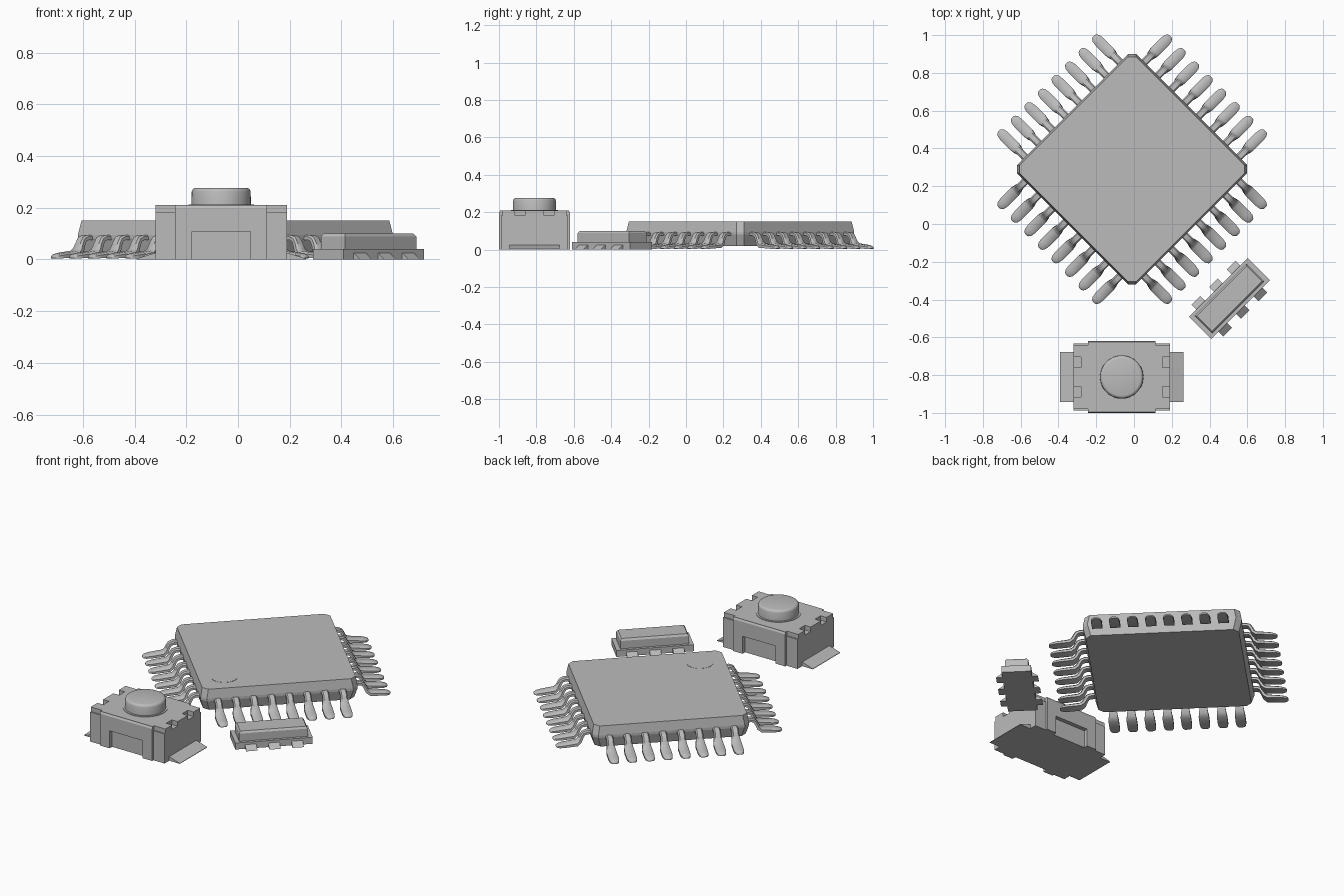
import bpy, bmesh, math
from mathutils import Vector, Matrix

cube = bpy.data.objects.get("Cube")
if cube:
    bpy.data.objects.remove(cube, do_unlink=True)

GREY = (0.5, 0.5, 0.5, 1)
mat = bpy.data.materials.new("plain grey")
mat.use_nodes = True
mat.diffuse_color = GREY
mat.node_tree.nodes["Principled BSDF"].inputs["Base Color"].default_value = GREY


def loft(name, rings, place=Matrix(), smooth=False):
    """Skin a list of equal-length rings and cap both ends."""
    bm = bmesh.new()
    loops = [[bm.verts.new(p) for p in ring] for ring in rings]
    for a, b in zip(loops, loops[1:]):
        for i in range(len(a)):
            j = (i + 1) % len(a)
            bm.faces.new((a[i], a[j], b[j], b[i]))
    bm.faces.new(loops[0][::-1])
    bm.faces.new(loops[-1])
    bmesh.ops.recalc_face_normals(bm, faces=bm.faces)
    mesh = bpy.data.meshes.new(name)
    bm.to_mesh(mesh)
    bm.free()
    mesh.materials.append(mat)
    ob = bpy.data.objects.new(name, mesh)
    bpy.context.collection.objects.link(ob)
    ob.matrix_world = place
    if smooth:
        bpy.ops.object.select_all(action='DESELECT')
        ob.select_set(True)
        bpy.context.view_layer.objects.active = ob
        bpy.ops.object.shade_smooth_by_angle(angle=math.radians(40))
    return ob


def prism(name, outline, z0, z1, place=Matrix()):
    return loft(name, [[(x, y, z) for x, y in outline] for z in (z0, z1)], place)


def rect(x0, x1, y0, y1):
    return [(x0, y0), (x1, y0), (x1, y1), (x0, y1)]


def octagon(h, c, z):
    """Square of half side h with corners cut by c."""
    k = h - c
    pts = [(h, -k), (h, k), (k, h), (-k, h), (-h, k), (-h, -k), (-k, -h), (k, -h)]
    return [(x, y, z) for x, y in pts]


def circle(r, z, n=48):
    return [(r * math.cos(t * math.tau / n), r * math.sin(t * math.tau / n), z) for t in range(n)]


def turned(x, y, degrees):
    return Matrix.Translation((x, y, 0)) @ Matrix.Rotation(math.radians(degrees), 4, 'Z')


# Large square chip, standing on its corner in plan
chip = turned(-0.01, 0.29, 45)
loft("chip_body", [octagon(h, 0.03, z) for h, z in
                   ((0.43, 0.02), (0.446, 0.08), (0.446, 0.095), (0.436, 0.15))], chip)
loft("pin_one_mark", [circle(0.075, 0.149), circle(0.075, 0.151)],
     chip @ Matrix.Translation((-0.29, -0.29, 0)))

# Gull-wing lead: distance out, height, half width, half thickness
LEAD = [(0.42, 0.085, 0.02, 0.01), (0.468, 0.085, 0.02, 0.01),
        (0.486, 0.078, 0.02, 0.01), (0.497, 0.06, 0.021, 0.01),
        (0.508, 0.036, 0.025, 0.011), (0.525, 0.022, 0.029, 0.012),
        (0.60, 0.015, 0.029, 0.01), (0.625, 0.012, 0.025, 0.008),
        (0.638, 0.01, 0.016, 0.006), (0.642, 0.01, 0.008, 0.004)]


def lead_rings():
    rings = []
    for i, (u, z, w, t) in enumerate(LEAD):
        a, b = LEAD[max(i - 1, 0)], LEAD[min(i + 1, len(LEAD) - 1)]
        d = Vector((b[0] - a[0], b[1] - a[1])).normalized()
        nu, nz = -d.y * t, d.x * t
        # Section has softened upper edges
        shape = [(-1, -1), (1, -1), (1, 0.3), (0.65, 1), (-0.65, 1), (-1, 0.3)]
        rings.append([(u + nu * s, w * k, z + nz * s) for k, s in shape])
    return rings


for side in range(4):
    for i in range(8):
        place = chip @ Matrix.Rotation(side * math.pi / 2, 4, 'Z') \
            @ Matrix.Translation((0, (i - 3.5) * 0.1014, 0))
        loft("chip_lead", lead_rings(), place, True)

# Small rectangular chip
small = turned(0.505, -0.395, 45)
prism("small_chip_base", rect(-0.22, 0.22, -0.083, 0.083), 0, 0.04, small)
loft("small_chip_cap", [[(x, y, z) for x, y in rect(-a, a, -b, b)] for a, b, z in
                        ((0.195, 0.066, 0.04), (0.195, 0.066, 0.088), (0.187, 0.058, 0.1))], small)
for sign in (-1, 1):
    for i in (-1, 0, 1):
        x = i * 0.132
        ends = [[(x + s * 0.032, sign * y, z) for y, z in ((0.07, 0), (0.118, 0), (0.07, 0.035))]
                for s in (-1, 1)]
        loft("small_chip_foot", ends, small)

# Push button housing
button = turned(-0.065, -0.81, 0)
W, D, LOW, TOP = 0.255, 0.178, 0.182, 0.21
prism("button_core", rect(-W, W, -0.165, 0.165), 0, LOW, button)
for sx in (-1, 1):
    prism("button_end_block", rect(*sorted((sx * 0.178, sx * W)), -D, D), 0, LOW, button)

# Top plate with corner steps and two notches at each end
quarter = [(0.178, 0.185), (0.178, 0.17), (W, 0.17), (W, 0.105),
           (0.215, 0.105), (0.215, 0.05), (W, 0.05)]
right = quarter + [(x, -y) for x, y in reversed(quarter)]
outline = right + [(-x, -y) for x, y in right]
prism("button_top_plate", outline, LOW, TOP, button)

# Arched front and back covers leaving a recessed panel
arch = [(-0.178, 0), (-0.113, 0), (-0.113, 0.108), (0.113, 0.108),
        (0.113, 0), (0.178, 0), (0.178, 0.197), (-0.178, 0.197)]
for sy in (-1, 1):
    loft("button_cover", [[(x, sy * y, z) for x, z in arch] for y in (0.16, 0.19)], button)
    loft("button_cover_bend", [[(x, sy * y, z) for y, z in
                                ((0.16, 0.197), (0.19, 0.197), (0.183, TOP), (0.16, TOP))]
                               for x in (-0.178, 0.178)], button)

# Sloping solder tabs at both ends
for sx in (-1, 1):
    loft("button_tab", [[(sx * x, y, z) for x, z in
                         ((0.24, 0), (0.328, 0), (0.328, 0.003), (0.24, 0.03))]
                        for y in (-0.133, 0.133)], button)

# Round collar and plunger
loft("button_collar", [circle(0.126, 0.205), circle(0.126, 0.213)], button, True)
loft("button_plunger", [circle(r, z) for r, z in
                        ((0.115, 0.205), (0.114, 0.262), (0.111, 0.27), (0.105, 0.275), (0.098, 0.277))],
     button, True)
